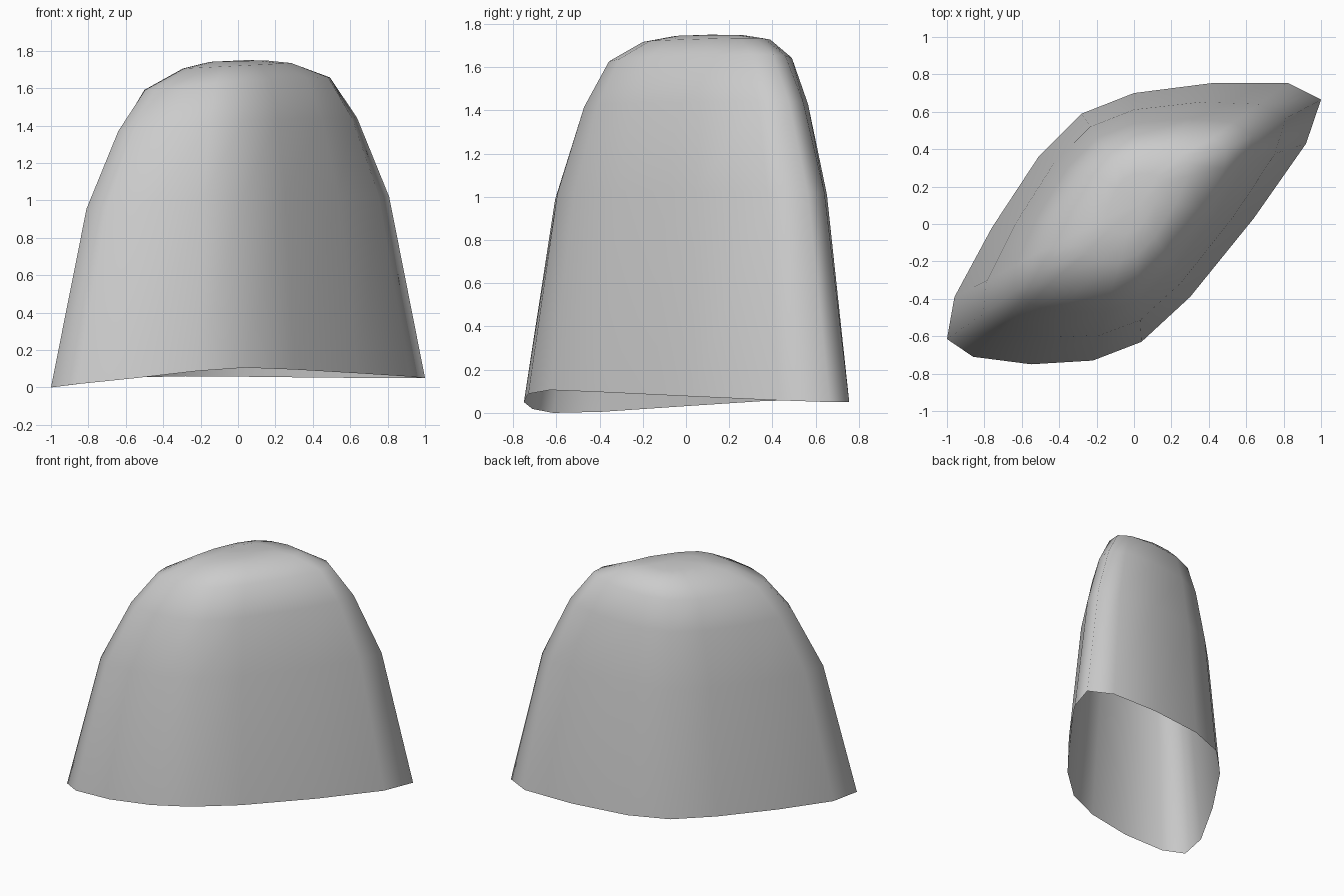
import bpy, bmesh

if "Cube" in bpy.data.objects:
    bpy.data.objects.remove(bpy.data.objects["Cube"])

# Base outline of the open shell (x, y, z of the lower rim)
RIM = [(1.0, .665, .05), (.82, .755, .05), (.43, .755, .053), (0, .70, .058),
       (-.28, .59, .06), (-.51, .36, .055), (-.76, -.02, .03), (-.96, -.39, .005),
       (-1.0, -.615, 0), (-.86, -.71, .018), (-.55, -.75, .05), (-.22, -.73, .088),
       (.04, -.63, .106), (.30, -.39, .096), (.64, .03, .076), (.92, .43, .058)]

# Rings above the rim: x half width, y half width, y centre, height, tilt, rim follow, rounding
RINGS = [(.81, .632, .02, 1.0, .02, .5, .05),
         (.64, .523, .042, 1.413, .03, .25, .12),
         (.50, .425, .065, 1.628, .03, .15, .19),
         (.295, .295, .095, 1.72, .015, 0, .24),
         (.15, .16, .11, 1.745, .004, 0, .24)]


def rounded(r):
    """Pull the pointed ends of the outline in, then fit it to a unit box."""
    pts = []
    for x, y, z in RIM:
        f = 1 - r * (x * x + y * y) / 1.44
        pts.append((x * f, y * f, z))
    mx = max(abs(p[0]) for p in pts)
    my = max(abs(p[1]) for p in pts)
    return [(x / mx, y / my, z) for x, y, z in pts]


bm = bmesh.new()
loops = [[bm.verts.new(p) for p in RIM]]
for wx, wy, cy, h, tilt, follow, r in RINGS:
    loops.append([bm.verts.new((x * wx, cy + y * wy, h + tilt * x + follow * (z - .05)))
                  for x, y, z in rounded(r)])

# Side walls
n = len(RIM)
for low, high in zip(loops, loops[1:]):
    for i in range(n):
        j = (i + 1) % n
        bm.faces.new((low[i], low[j], high[j], high[i]))

# Rounded crown
crown = bm.verts.new((.04, .11, 1.75))
for i in range(n):
    bm.faces.new((loops[-1][i], loops[-1][(i + 1) % n], crown))

for f in bm.faces:
    f.smooth = True
mesh = bpy.data.meshes.new("domed_shell")
bm.to_mesh(mesh)
bm.free()
shell = bpy.data.objects.new("domed_shell", mesh)
bpy.context.collection.objects.link(shell)
